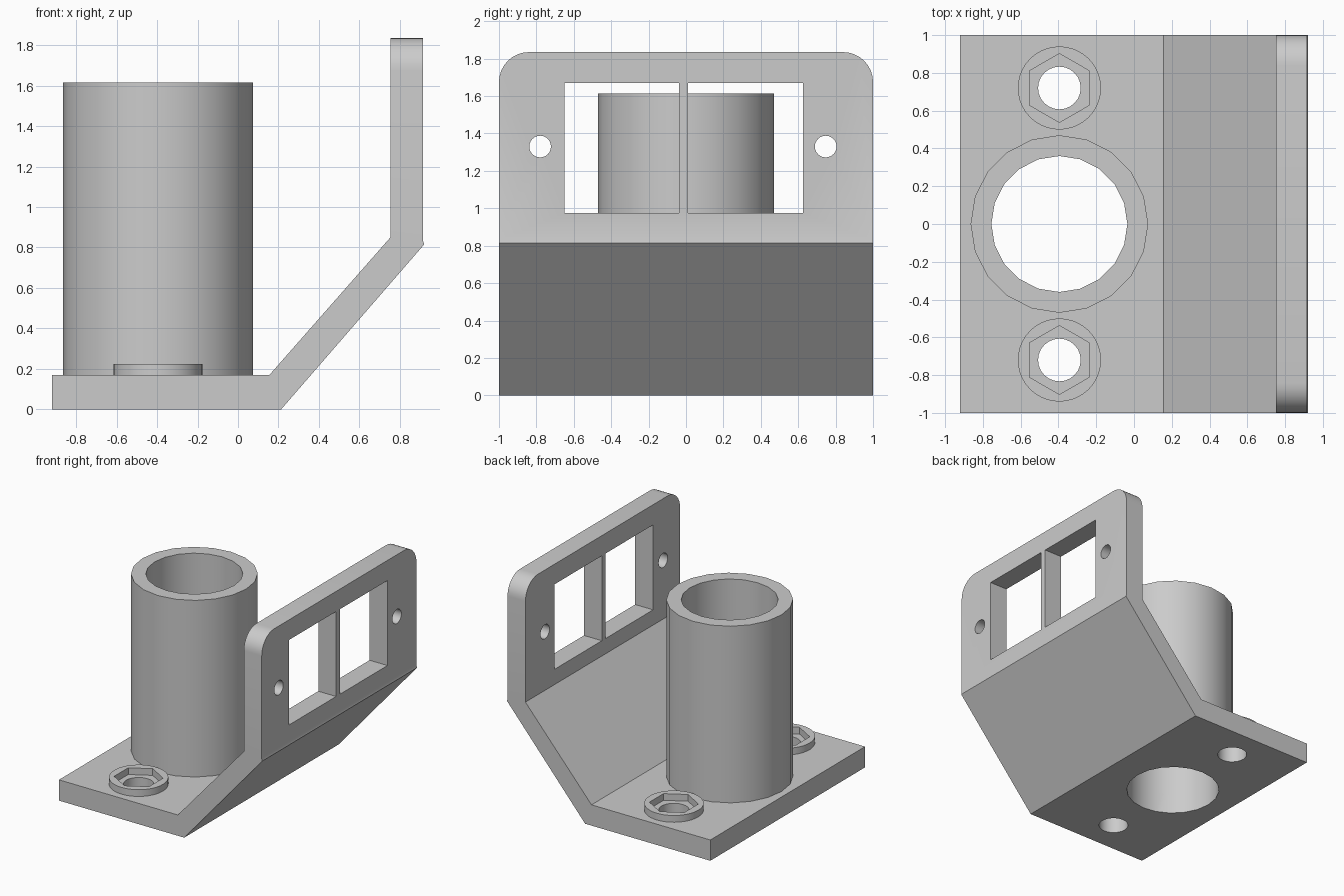
import bpy, bmesh
from math import pi

cube = bpy.data.objects.get("Cube")
if cube:
    bpy.data.objects.remove(cube, do_unlink=True)

grey = bpy.data.materials.new("plain grey")
grey.use_nodes = True
colour = (0.6, 0.6, 0.6, 1)
grey.diffuse_color = colour
grey.node_tree.nodes["Principled BSDF"].inputs["Base Color"].default_value = colour

BASE_TOP = 0.17
POST_X = -0.395
BOLT_Y = 0.72


def cylinder(name, x, y, z0, z1, radius, sides):
    bpy.ops.mesh.primitive_cylinder_add(vertices=sides, radius=radius, depth=z1 - z0,
                                        location=(x, y, (z0 + z1) / 2))
    ob = bpy.context.object
    ob.name = name
    return ob


def box(name, lo, hi):
    centre = [(a + b) / 2 for a, b in zip(lo, hi)]
    bpy.ops.mesh.primitive_cube_add(size=1, location=centre)
    ob = bpy.context.object
    ob.name = name
    ob.scale = [b - a for a, b in zip(lo, hi)]
    return ob


def cut(ob, cutters):
    """Subtract each cutter, keep the resulting mesh, then drop the cutters."""
    for c in cutters:
        mod = ob.modifiers.new("cut", "BOOLEAN")
        mod.operation = "DIFFERENCE"
        mod.solver = "EXACT"
        mod.object = c
    bpy.context.view_layer.update()
    mesh = bpy.data.meshes.new_from_object(ob.evaluated_get(bpy.context.evaluated_depsgraph_get()))
    ob.modifiers.clear()
    ob.data = mesh
    for c in cutters:
        bpy.data.objects.remove(c, do_unlink=True)


def finish(ob):
    ob.data.materials.clear()
    ob.data.materials.append(grey)
    bpy.ops.object.select_all(action="DESELECT")
    ob.select_set(True)
    bpy.context.view_layer.objects.active = ob
    bpy.ops.object.shade_smooth_by_angle(angle=pi / 6)


# Bent bracket: side profile extruded across the width
profile = [(-0.92, 0), (0.213, 0), (0.92, 0.815), (0.915, 0.83), (0.915, 1.835),
           (0.753, 1.835), (0.753, 0.85), (0.155, BASE_TOP), (-0.92, BASE_TOP)]
bm = bmesh.new()
face = bm.faces.new([bm.verts.new((x, -1, z)) for x, z in profile])
new = bmesh.ops.extrude_face_region(bm, geom=[face])["geom"]
bmesh.ops.translate(bm, vec=(0, 2, 0), verts=[v for v in new if isinstance(v, bmesh.types.BMVert)])
bmesh.ops.recalc_face_normals(bm, faces=bm.faces)
# Rounded upper corners of the upright panel
corners = [e for e in bm.edges if all(v.co.z > 1.8 for v in e.verts)
           and abs(e.verts[0].co.y - e.verts[1].co.y) < 0.01]
bmesh.ops.bevel(bm, geom=corners, offset=0.16, segments=8, profile=0.5, affect="EDGES")
mesh = bpy.data.meshes.new("bracket")
bm.to_mesh(mesh)
bm.free()
bracket = bpy.data.objects.new("bracket", mesh)
bpy.context.collection.objects.link(bracket)

# Openings in the bracket: bore, bolt holes, two windows, two screw holes
cutters = [cylinder("bore_cutter", POST_X, 0, -0.2, 0.5, 0.36, 20)]
for side in (-1, 1):
    cutters.append(cylinder("bolt_cutter", POST_X, side * BOLT_Y, -0.2, 0.5, 0.113, 24))
for y0, y1 in ((-0.65, -0.038), (0.012, 0.625)):
    cutters.append(box("window_cutter", (0.6, y0, 0.975), (1.1, y1, 1.67)))
for y in (-0.78, 0.747):
    screw = cylinder("screw_cutter", 0.83, y, 1.18, 1.48, 0.058, 24)
    screw.rotation_euler = (0, pi / 2, 0)
    cutters.append(screw)
cut(bracket, cutters)
finish(bracket)

# Hollow upright tube
tube = cylinder("tube", POST_X, 0, BASE_TOP, 1.615, 0.47, 20)
cut(tube, [cylinder("tube_cutter", POST_X, 0, -0.2, 2, 0.36, 20)])
finish(tube)

# Round bosses with hexagonal nut pockets
for name, side in (("right_nut_boss", -1), ("left_nut_boss", 1)):
    boss = cylinder(name, POST_X, side * BOLT_Y, BASE_TOP, 0.225, 0.22, 40)
    cut(boss, [cylinder("nut_cutter", POST_X, side * BOLT_Y, 0.1, 0.4, 0.182, 6)])
    finish(boss)
